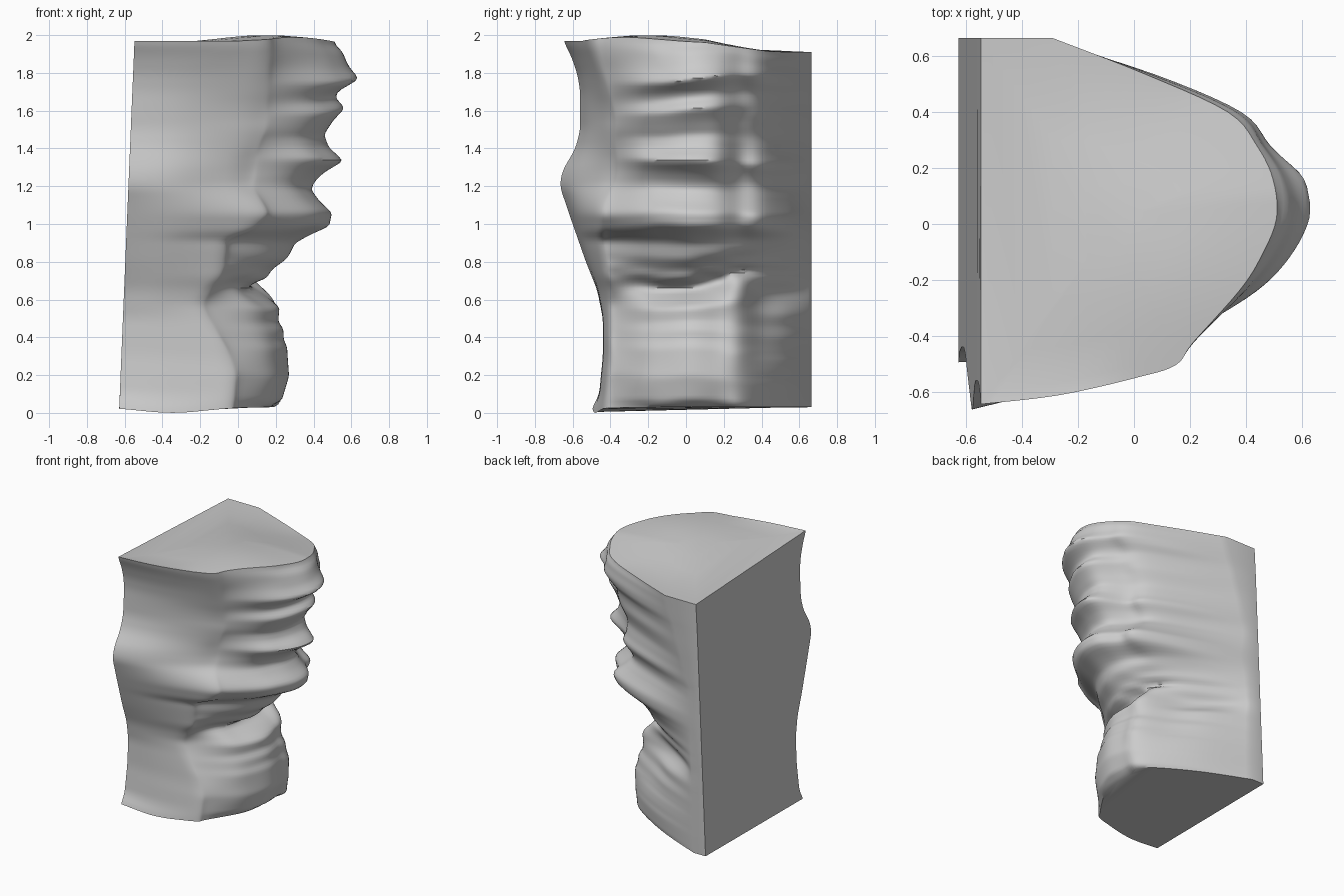
import bpy, bmesh, math
from mathutils import Vector, noise

if "Cube" in bpy.data.objects:
    bpy.data.objects.remove(bpy.data.objects["Cube"])

# profiles along the height: (z, value)
REACH = [(.03, .17), (.06, .23), (.18, .268), (.33, .258), (.37, .24), (.43, .238), (.47, .212), (.55, .218),
         (.60, .14), (.65, .05), (.68, .07), (.71, .15), (.76, .18), (.82, .26), (.90, .30), (.94, .37),
         (.99, .48), (1.06, .495), (1.12, .43), (1.18, .385), (1.22, .40), (1.27, .45), (1.33, .55),
         (1.40, .47), (1.46, .45), (1.53, .50), (1.60, .56), (1.66, .51), (1.70, .53), (1.77, .635),
         (1.84, .585), (1.93, .55), (1.97, .51)]          # outermost x of the ledges
EDGE = [(.03, -.04), (.2, -.03), (.35, -.08), (.5, -.17), (.58, -.2), (.66, -.16), (.72, -.1), (.92, -.07),
        (.96, .05), (1.05, .14), (1.1, .12), (1.2, .05), (1.35, .07), (1.5, .12), (1.97, .15)]  # wall edge x
FRONT = [(.03, -.5), (.1, -.46), (.3, -.44), (.5, -.44), (.65, -.47), (.8, -.53), (1, -.6), (1.2, -.668),
         (1.28, -.655), (1.4, -.585), (1.5, -.56), (1.7, -.56), (1.8, -.575), (1.9, -.61), (1.97, -.65)]
EDGE_Y = [(.03, -.43), (.3, -.40), (.6, -.40), (.9, -.45), (1.1, -.45), (1.25, -.38), (1.6, -.39),
          (1.8, -.45), (1.97, -.51)]                       # y of the wall edge
BACK = [(.03, -.53), (.7, -.51), (1.25, -.50), (1.5, -.42), (1.97, -.29)]  # x where the back strip ends
SHOULDER = [(.03, .9), (.6, .88), (.9, .75), (1.1, .62), (1.2, .55), (1.48, .52), (1.7, .66), (1.97, .8)]
REAR = [(.03, .3), (.6, .3), (.9, .35), (1.05, .4), (1.48, .25), (1.7, .38), (1.97, .58)]  # wrap at the rear


def at(table, z):
    if z <= table[0][0]:
        return table[0][1]
    for (a, u), (b, v) in zip(table, table[1:]):
        if z <= b:
            return u + (v - u) * (z - a) / (b - a)
    return table[-1][1]


def soft(table, z, r=.05):
    return sum(at(table, z + r * k / 2) for k in range(-2, 3)) / 5


def spline(pts, n):
    """Catmull-Rom through the points"""
    p = [pts[0]] + pts + [pts[-1]]
    out = []
    for i in range(1, len(p) - 2):
        a, b, c, d = p[i - 1:i + 3]
        for k in range(n):
            t = k / n
            out.append(.5 * (2 * b + (c - a) * t + (2 * a - 5 * b + 4 * c - d) * t * t
                             + (3 * b - a - 3 * c + d) * t ** 3))
    return out + [pts[-1]]


def top_height(x, y):
    return (1.95 + .05 * math.exp(-((x - .15) ** 2 + (y + .2) ** 2) / .15)
            - .04 * min(1, max(0, (y - .1) / .35)) + .02 * max(0, -y - .55) / .1)


def section(z):
    xl = -.63 + .083 * z / 2
    xe, yf, ye = soft(EDGE, z, .02), soft(FRONT, z, .03), soft(EDGE_Y, z)
    relief = soft(REACH, z + .02, .02) - soft(REACH, z, .25)

    def ledge(f, y):
        # layers rise slightly to the back; the overhang sags in the middle
        up = min(1, max(0, (z - 1.35) / .2)) * min(1, max(0, (1.95 - z) / .1))
        sag = max(0, 1 - abs(z - .72) / .25)
        zz = z - .07 * y * up - .9 * sag * min(.12, (y + .05) ** 2)
        zz += .03 * noise.noise(Vector((y * 3, z * 2, 1.7)))
        bump = .02 * noise.noise(Vector((y * 5, z * 6, 4.2))) * min(1, abs(y) * 4)
        return Vector((xe + (soft(REACH, zz, .012) - xe) * f + bump, y))

    pts = [Vector((xl, yf)),
           Vector((xl * .6 + xe * .4, yf * .7 + ye * .3 - .01)),
           Vector((xl * .2 + xe * .8, yf * .25 + ye * .75 - .01)),
           Vector((xe, ye)),
           ledge(.16, ye * .6 - .12),
           ledge(.62, -.24), ledge(.86, -.12), ledge(1, .02), ledge(.96, .16),
           ledge(soft(SHOULDER, z), .28), ledge(soft(REAR, z), .4)]
    q = pts[-1]
    q.x += .5 * relief
    end = Vector((at(BACK, z), .665))
    mid = Vector((q.x * .5 + end.x * .5 + .03 + .4 * relief, .535))
    pts += [mid, end]
    return [(v.x, v.y) for v in spline(pts, 5)] + [(xl, .665)]


# layered cliff block: stacked cross sections
bm = bmesh.new()
rings = []
N = 120
for i in range(N + 1):
    z = .03 + 1.94 * i / N
    ring = []
    for x, y in section(z):
        h = z
        if z > 1.7:
            h = 1.7 + (z - 1.7) * (top_height(x, y) - 1.7) / .27
        if z < .2:
            low = .03 - .03 * math.exp(-((x + .35) ** 2 + (y + .45) ** 2) / .06)
            h = .2 - (.2 - z) * (.2 - low) / .17
        ring.append(bm.verts.new((x, y, h)))
    rings.append(ring)
n = len(rings[0])


def bridge(a, b):
    for j in range(n):
        k = (j + 1) % n
        bm.faces.new((a[j], a[k], b[k], b[j]))


for a, b in zip(rings, rings[1:]):
    bridge(a, b)

# gently domed top, built from shrinking rings
prev = rings[-1]
for s in (.92, .7, .45, .2):
    ring = []
    for v in rings[-1]:
        x, y = -.08 + (v.co.x + .08) * s, v.co.y * s
        ring.append(bm.verts.new((x, y, top_height(x, y))))
    bridge(prev, ring)
    prev = ring
bm.faces.new(prev)

# flat underside
bm.faces.new(list(reversed(rings[0])))
bmesh.ops.recalc_face_normals(bm, faces=bm.faces)

mesh = bpy.data.meshes.new("cliff_rock")
bm.to_mesh(mesh)
bm.free()
rock = bpy.data.objects.new("cliff_rock", mesh)
bpy.context.collection.objects.link(rock)
bpy.context.view_layer.objects.active = rock
rock.select_set(True)
bpy.ops.object.shade_smooth_by_angle(angle=math.radians(50))
